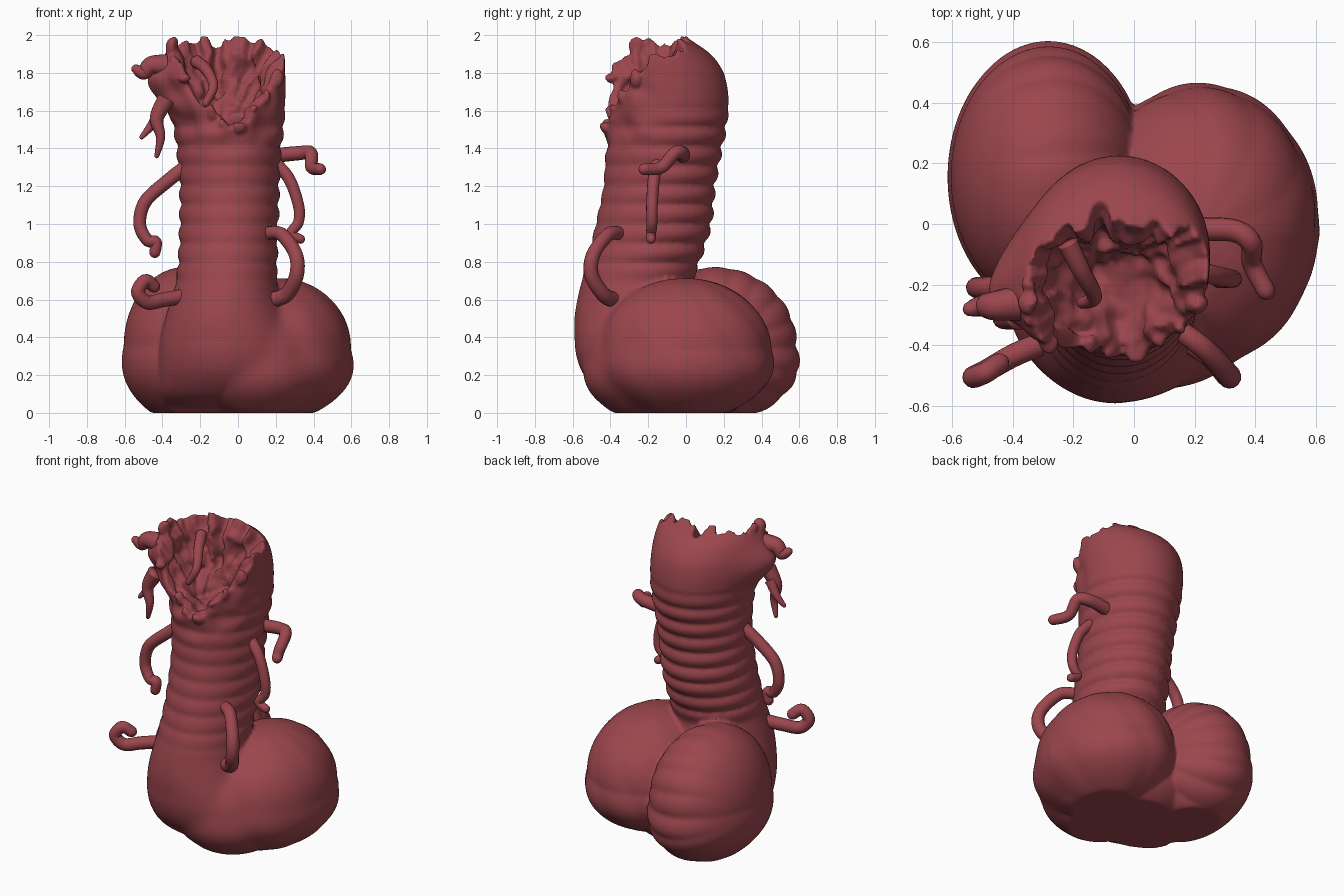
import bpy, bmesh, math
from mathutils import Vector, noise

if "Cube" in bpy.data.objects:
    bpy.data.objects.remove(bpy.data.objects["Cube"])

flesh = bpy.data.materials.new("dark_red_flesh")
flesh.diffuse_color = (0.33, 0.062, 0.075, 1)
flesh.use_nodes = True
flesh.node_tree.nodes["Principled BSDF"].inputs["Base Color"].default_value = flesh.diffuse_color


def finish(name, bm):
    me = bpy.data.meshes.new(name)
    bm.to_mesh(me)
    bm.free()
    me.materials.append(flesh)
    for p in me.polygons:
        p.use_smooth = True
    ob = bpy.data.objects.new(name, me)
    bpy.context.collection.objects.link(ob)
    return ob


def loft(bm, rings):
    """Skin a list of closed rings and cap both ends."""
    rows = [[bm.verts.new(p) for p in r] for r in rings]
    n = len(rows[0])
    new = []
    for a, b in zip(rows, rows[1:]):
        for i in range(n):
            j = (i + 1) % n
            new.append(bm.faces.new((a[i], a[j], b[j], b[i])))
    new += [bm.faces.new(rows[0]), bm.faces.new(rows[-1])]
    bmesh.ops.recalc_face_normals(bm, faces=new)


def catmull(p, u):
    a, b, c, d = p
    return [.5 * (2 * q + (r - o) * u + (2 * o - 5 * q + 4 * r - s) * u * u
                  + (3 * q - o - 3 * r + s) * u ** 3) for o, q, r, s in zip(a, b, c, d)]


def around(pts, i):
    return [pts[max(0, min(len(pts) - 1, i + k))] for k in (-1, 0, 1, 2)]


def table(rows, z):
    """Smooth lookup of the values after the first column."""
    i = next((k for k in range(len(rows) - 1) if z <= rows[k + 1][0]), len(rows) - 2)
    u = max(0, min(1, (z - rows[i][0]) / (rows[i + 1][0] - rows[i][0])))
    return catmull(around(rows, i), u)[1:]


def gap(a, b):
    return abs((a - b + 180) % 360 - 180)


# --- Upright ribbed trunk with torn mouth: z, left, right, front, back
BODY = [(0, -.35, .30, -.29, .1), (.1, -.41, .35, -.45, .14), (.2, -.42, .35, -.54, .14),
        (.3, -.42, .34, -.58, .13), (.4, -.41, .31, -.59, .12), (.5, -.385, .26, -.59, .09),
        (.6, -.355, .225, -.575, .06), (.7, -.325, .205, -.55, .04), (.85, -.31, .205, -.51, .085),
        (1, -.305, .21, -.475, .13), (1.2, -.305, .215, -.435, .15), (1.4, -.32, .225, -.425, .185),
        (1.52, -.335, .24, -.42, .21), (1.66, -.35, .25, -.42, .225), (1.8, -.36, .25, -.43, .2),
        (1.9, -.355, .245, -.42, .13), (2.0, -.33, .22, -.38, 0)]
# rim height by direction in degrees (0 = +x, 270 = front)
RIM = [(0, 1.88), (60, 1.98), (88, 1.985), (102, 1.93), (118, 1.99), (150, 1.98), (180, 1.95),
       (205, 1.93), (225, 1.87), (243, 1.70), (265, 1.55), (285, 1.55), (310, 1.68), (335, 1.80), (360, 1.88)]


def skin(deg, z):
    xl, xr, yf, yb = table(BODY, z)
    c, s = math.cos(math.radians(deg)), math.sin(math.radians(deg))
    rib = 0
    if .68 < z < 1.66:
        k = min(1, (z - .68) / .1, (1.66 - z) / .15)
        amp = .009 + .016 * max(0, min(1, .6 + s))
        rib = k * amp * (abs(math.sin(math.pi * (z + .03) / .103)) ** .8 - .5)
    p = Vector(((xl + xr) / 2 + ((xr - xl) / 2 + rib) * c, (yf + yb) / 2 + ((yb - yf) / 2 + rib) * s, z))
    # flared cheek on the left
    w = math.exp(-(gap(deg, 203) / 36) ** 2) * math.exp(-((z - 1.75) / .14) ** 2)
    p += Vector((-.135, -.02, 0)) * w
    # rough skin below the torn front edge
    if z > 1.35 and s < 0:
        p += Vector((c, s, 0)) * .05 * -s * min(1, (z - 1.35) / .2) * noise.noise(p * 9)
    return p


SEG, ROWS = 160, 180
DEG = [i * 360 / SEG for i in range(SEG)]


def rim(d):
    v = Vector((math.cos(math.radians(d)), math.sin(math.radians(d)), 0))
    return min(2.0, table(RIM, d)[0] + .06 * noise.noise(v * 3.5) + .04 * noise.noise(v * 8))


rings = [[skin(d, rim(d) * v / ROWS) for d in DEG] for v in range(ROWS + 1)]
edge = rings[-1]
floor = Vector((-.1, -.19, 1.52))
for v in range(1, 41):                       # gullet: torn inner wall down to a hollow floor
    t = v / 41
    ring = []
    for p in edge:
        k = 1 - .24 * min(1, t * 5) - .74 * max(0, t - .4) / .6
        z = p.z + (floor.z - p.z) * min(1, t * 1.25) ** 1.1
        q = Vector((floor.x + (p.x - floor.x) * k, floor.y + (p.y - floor.y) * k, z))
        q += (noise.noise_vector(q * 7) * .05 + noise.noise_vector(q * 16) * .025) * min(1, t * 4)
        ring.append(q)
    rings.append(ring)
mass = bmesh.new()
loft(mass, rings)


# --- Coiled lobes of the base
def lobe(centre, radii, ripple, turn=0):
    made = bmesh.ops.create_uvsphere(mass, u_segments=128, v_segments=80, radius=1)["verts"]
    ct, st = math.cos(turn), math.sin(turn)
    for v in made:
        n = v.co.copy()
        k = 1 + ripple(n)
        x, y, z = n.x * radii[0] * k, n.y * radii[1] * k, n.z * radii[2] * k
        if z < 0:                             # heavier, squarer underside
            f = 1 + .09 * math.sin(math.pi * min(1, -n.z))
            x, y = x * f, y * f
        z = centre[2] + z
        v.co = (centre[0] + x * ct - y * st, centre[1] + x * st + y * ct, z if z > 0 else z * .02)


def right_folds(n):
    side = math.hypot(n.x, n.y)
    return .014 * side * (abs(math.sin(5 * math.atan2(n.y, n.x) + 2.5 * n.z)) - .6)


def left_ribs(n):
    r = math.hypot(n.y, n.z)
    w = max(0, min(1, .4 + .6 * n.y + .7 * n.x))
    return .032 * r * w * (abs(math.sin(9 * math.atan2(n.z, n.y) + .8 * n.x)) ** .8 - .6)


lobe((.22, -.005, .335), (.38, .455, .378), right_folds)
lobe((-.285, .155, .355), (.32, .43, .415), left_ribs)
lobe((.1, -.19, .28), (.34, .345, .33), lambda n: 0)      # bend joining trunk to right coil
lobe((0, .08, .2), (.3, .25, .25), lambda n: 0)           # filled centre of the coil

# torn flaps along the lip
for i, d in enumerate((188, 204, 217, 236, 252, 263, 281, 296, 312, 330, 352)):
    a = skin(d, rim(d) - .01)
    r = .026 + .012 * math.sin(i * 2.3)
    made = bmesh.ops.create_icosphere(mass, subdivisions=3, radius=r)["verts"]
    for v in made:
        v.co = a + Vector((v.co.x, v.co.y, v.co.z * (1.3 + .5 * math.sin(i * 1.7)))) \
            + noise.noise_vector((v.co + a) * 18) * .018
        v.co.z = min(v.co.z, 2)

# fuse everything into one skin
body = finish("coiled_body", mass)
mod = body.modifiers.new("fuse", "REMESH")
mod.mode, mod.voxel_size = "VOXEL", .0115
fused = bpy.data.meshes.new_from_object(body.evaluated_get(bpy.context.evaluated_depsgraph_get()))
body.modifiers.clear()
bm = bmesh.new()
bm.from_mesh(fused)
soft = [v for v in bm.verts if v.co.x > -.05 and v.co.y < -.05 and .03 < v.co.z < .66]
for i in range(45):                           # melt the bend into the right coil
    bmesh.ops.smooth_vert(bm, verts=soft, factor=.5, use_axis_x=True, use_axis_y=True, use_axis_z=True)
bmesh.ops.smooth_vert(bm, verts=bm.verts, factor=.5, use_axis_x=True, use_axis_y=True, use_axis_z=True)
for v in bm.verts:
    v.co.z = max(0, v.co.z)
bpy.data.objects.remove(body)
finish("coiled_body", bm)


# --- Tentacles and torn strands
def tube(name, pts, r0, r1, n=14):
    pts = [Vector(p) for p in pts]
    count = (len(pts) - 1) * 9
    path = [Vector(catmull(around(pts, i // 9), i % 9 / 9)) for i in range(count)] + [pts[-1]]
    rings, side = [], None
    for i, p in enumerate(path):
        d = (path[min(i + 1, count)] - path[max(i - 1, 0)]).normalized()
        side = (side - d * side.dot(d)).normalized() if side else d.orthogonal().normalized()
        up = d.cross(side)
        r = r0 + (r1 - r0) * i / count
        rings.append([p + (side * math.cos(a) + up * math.sin(a)) * r
                      for a in (2 * math.pi * k / n for k in range(n))])
    for h in (.5, .85, .98):                  # rounded tip
        rings.append([p + d * r * h + (q - p) * math.sqrt(1 - h * h) for q in rings[count]])
    bm = bmesh.new()
    loft(bm, rings)
    finish(name, bm)


tube("right_upper_tentacle", [(.17, -.02, 1.36), (.32, -.02, 1.375), (.385, -.06, 1.375),
                              (.39, -.13, 1.30), (.435, -.22, 1.29)], .04, .031)
tube("right_middle_tentacle", [(.19, -.15, 1.33), (.27, -.17, 1.24), (.32, -.18, 1.1),
                               (.32, -.18, 1.01), (.28, -.185, .95), (.33, -.185, .92)], .034, .025)
tube("right_lower_tentacle", [(.15, -.35, .95), (.23, -.41, .945), (.305, -.49, .84),
                              (.31, -.5, .73), (.26, -.44, .63), (.19, -.39, .6)], .035, .042)
tube("left_middle_tentacle", [(-.28, -.18, 1.3), (-.37, -.2, 1.23), (-.49, -.21, 1.12),
                              (-.52, -.21, 1.0), (-.48, -.22, .915), (-.435, -.22, .905), (-.44, -.22, .85)], .038, .03)
tube("left_lower_tentacle", [(-.27, -.38, .62), (-.39, -.43, .6), (-.48, -.48, .585),
                             (-.53, -.505, .64), (-.49, -.49, .70), (-.445, -.46, .67)], .04, .034)
tube("left_lip_horn", [(-.38, -.26, 1.84), (-.46, -.27, 1.84), (-.5, -.27, 1.8), (-.54, -.28, 1.82)], .06, .025)
tube("left_long_strand", [(-.38, -.3, 1.66), (-.43, -.31, 1.56), (-.41, -.32, 1.46), (-.43, -.31, 1.36)], .05, .012)
tube("left_short_strand", [(-.41, -.28, 1.6), (-.46, -.27, 1.52), (-.51, -.28, 1.46)], .035, .012)
tube("tongue", [(-.22, -.06, 1.86), (-.17, -.16, 1.82), (-.13, -.24, 1.73), (-.17, -.26, 1.64)], .035, .02)
